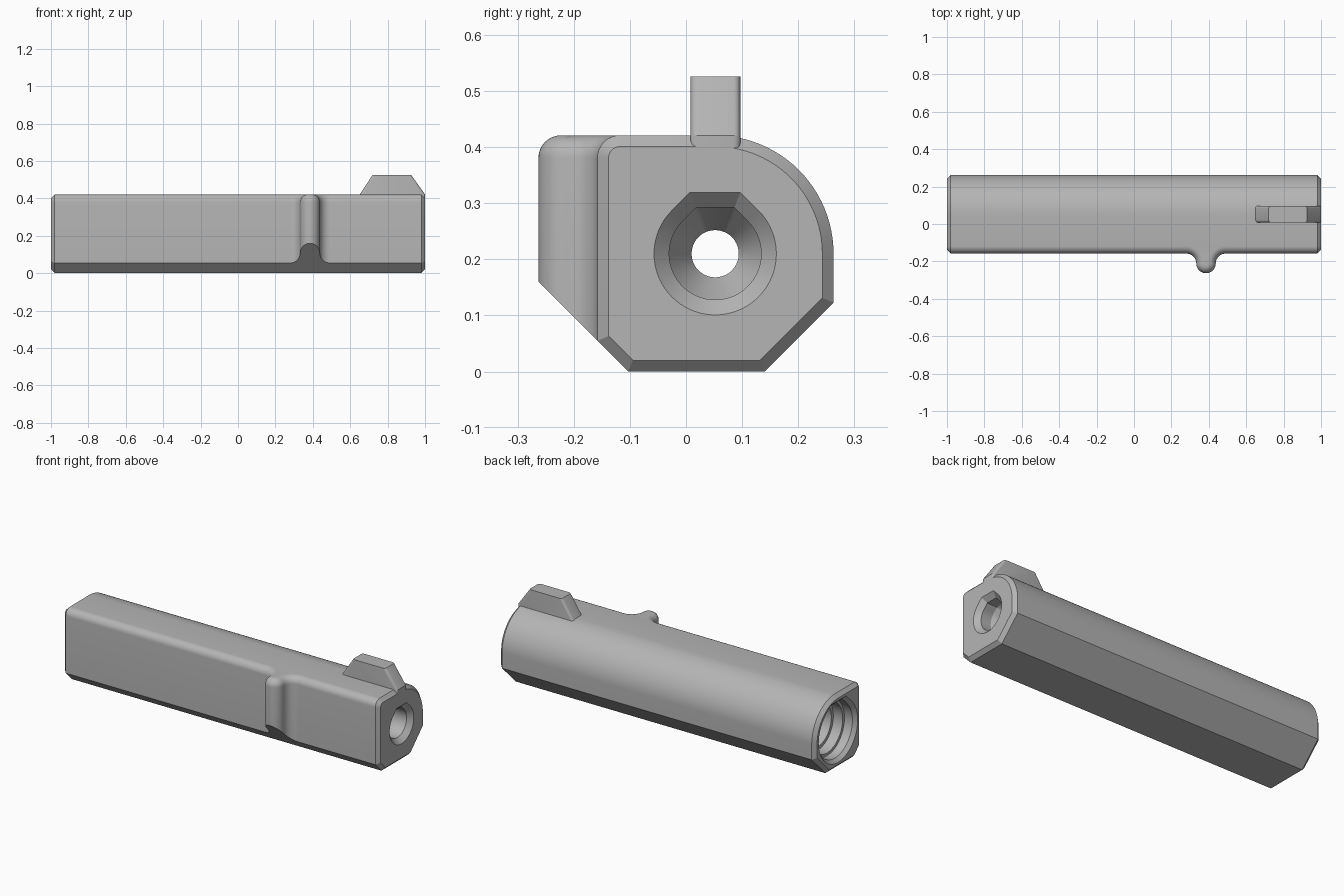
import bpy
import bmesh
from math import sin, cos, pi, radians, sqrt

cube = bpy.data.objects.get("Cube")
if cube:
    bpy.data.objects.remove(cube, do_unlink=True)

grey = bpy.data.materials.new("plain grey")
grey.use_nodes = True
GREY = (0.46, 0.46, 0.46, 1)
grey.diffuse_color = GREY
grey.node_tree.nodes["Principled BSDF"].inputs["Base Color"].default_value = GREY

AXIS_Y, AXIS_Z = 0.052, 0.21   # centre line of the bore
FRONT_Y, TOP_Z, EDGE_R = -0.158, 0.421, 0.04
SLOPE = -0.103                 # lower front chamfer: y + z = SLOPE


def finish(name, bm):
    bmesh.ops.recalc_face_normals(bm, faces=bm.faces)
    mesh = bpy.data.meshes.new(name)
    bm.to_mesh(mesh)
    bm.free()
    mesh.materials.append(grey)
    obj = bpy.data.objects.new(name, mesh)
    bpy.context.collection.objects.link(obj)
    return obj


def smooth(obj):
    bpy.ops.object.select_all(action="DESELECT")
    obj.select_set(True)
    bpy.context.view_layer.objects.active = obj
    bpy.ops.object.shade_smooth_by_angle(angle=radians(28))


def loft(name, rings, closed=True):
    """Skin a list of equally long point rings and cap both ends."""
    bm = bmesh.new()
    rows = [[bm.verts.new(p) for p in ring] for ring in rings]
    n = len(rows[0])
    for a, b in zip(rows, rows[1:]):
        for i in range(n):
            j = (i + 1) % n
            bm.faces.new((a[i], a[j], b[j], b[i]))
    bm.faces.new(rows[0])
    bm.faces.new(rows[-1])
    return finish(name, bm)


def arc(cx, cy, r, start, end, steps):
    angles = [radians(start + (end - start) * i / steps) for i in range(steps + 1)]
    return [(cx + r * cos(a), cy + r * sin(a)) for a in angles]


# Body: one section inset by d, lofted with chamfered ends
def body_section(x, d):
    k = d * (sqrt(2) - 1)
    pts = [(SLOPE + k, d), (0.14 - k, d), (0.263 - d, 0.123 + k)]
    pts += arc(AXIS_Y, AXIS_Z, 0.211 - d, 0, 90, 24)
    pts += arc(FRONT_Y + EDGE_R, TOP_Z - EDGE_R, EDGE_R - d, 90, 180, 8)
    pts.append((FRONT_Y + d, SLOPE - FRONT_Y + k))
    return [(x, y, z) for y, z in pts]


body = loft("body", [body_section(x, d) for x, d in
                     ((-1, 0.02), (-0.98, 0), (0.98, 0), (1, 0.02))])


# Bore: round below, flattened tangent roof above
def bore_section(x, r, roof):
    ring = []
    for i in range(96):
        a = 2 * pi * i / 96 - pi
        s = r
        if roof and abs(a) <= pi / 8:
            s = r / cos(a)
        elif roof and abs(a) <= pi / 4:
            s = r / cos(abs(a) - pi / 4)
        ring.append((x, AXIS_Y + s * sin(a), AXIS_Z + s * cos(a)))
    return ring


bore = loft("bore_cutter", [bore_section(*s) for s in (
    (-1.02, 0.195, True), (-0.98, 0.157, True), (-0.93, 0.157, True),
    (-0.929, 0.142, True), (-0.87, 0.142, True), (-0.869, 0.125, True),
    (0.5, 0.125, True), (0.58, 0.042, False), (0.84, 0.042, False),
    (0.91, 0.082, True), (0.973, 0.082, True), (1.027, 0.136, True))])
bore.hide_render = True

cut = body.modifiers.new("bore", "BOOLEAN")
cut.operation = "DIFFERENCE"
cut.solver = "EXACT"
cut.object = bore
bpy.ops.object.select_all(action="DESELECT")
body.select_set(True)
bpy.context.view_layer.objects.active = body
bpy.ops.object.modifier_apply(modifier=cut.name)
bpy.data.objects.remove(bore, do_unlink=True)
smooth(body)


# Side rib: plan outline with blended foot, rounded tip and rounded top edge
def rib_outline(d):
    cx, tip, foot = 0.385, 0.052, 0.053
    y = FRONT_Y - foot
    left = arc(cx - tip - foot, y, foot + d, 90, 0, 10)
    nose = arc(cx, y, tip - d, 180, 360, 20)
    right = arc(cx + tip + foot, y, foot + d, 180, 90, 10)
    return left + nose + right


rib_rings = [[(x, y, SLOPE - y) for x, y in rib_outline(0)]]
for i in range(9):
    t = pi / 2 * i / 8
    d, z = EDGE_R * (1 - cos(t)), TOP_Z - EDGE_R * (1 - sin(t))
    rib_rings.append([(x, y, z) for x, y in rib_outline(d)])
smooth(loft("side_rib", rib_rings))

# Top fin: sloped at both ends, with eased slope edges
fin_profile = [(0.637, 0.4), (0.72, 0.526), (0.925, 0.526),
               (1, 0.421), (1, 0.397), (0.96, 0.385)]
bm = bmesh.new()
sides = [[bm.verts.new((x, y, z)) for x, z in fin_profile] for y in (0.008, 0.097)]
for side in sides:
    bm.faces.new(side)
for i in range(len(fin_profile)):
    j = (i + 1) % len(fin_profile)
    bm.faces.new((sides[0][i], sides[0][j], sides[1][j], sides[1][i]))
slopes = [e for side in sides for e in bm.edges
          if all(v in side for v in e.verts) and
          {side.index(v) for v in e.verts} in ({0, 1}, {2, 3}, {3, 4})]
bmesh.ops.bevel(bm, geom=slopes, offset=0.012, segments=4, profile=0.5,
                affect="EDGES")
smooth(finish("top_fin", bm))
